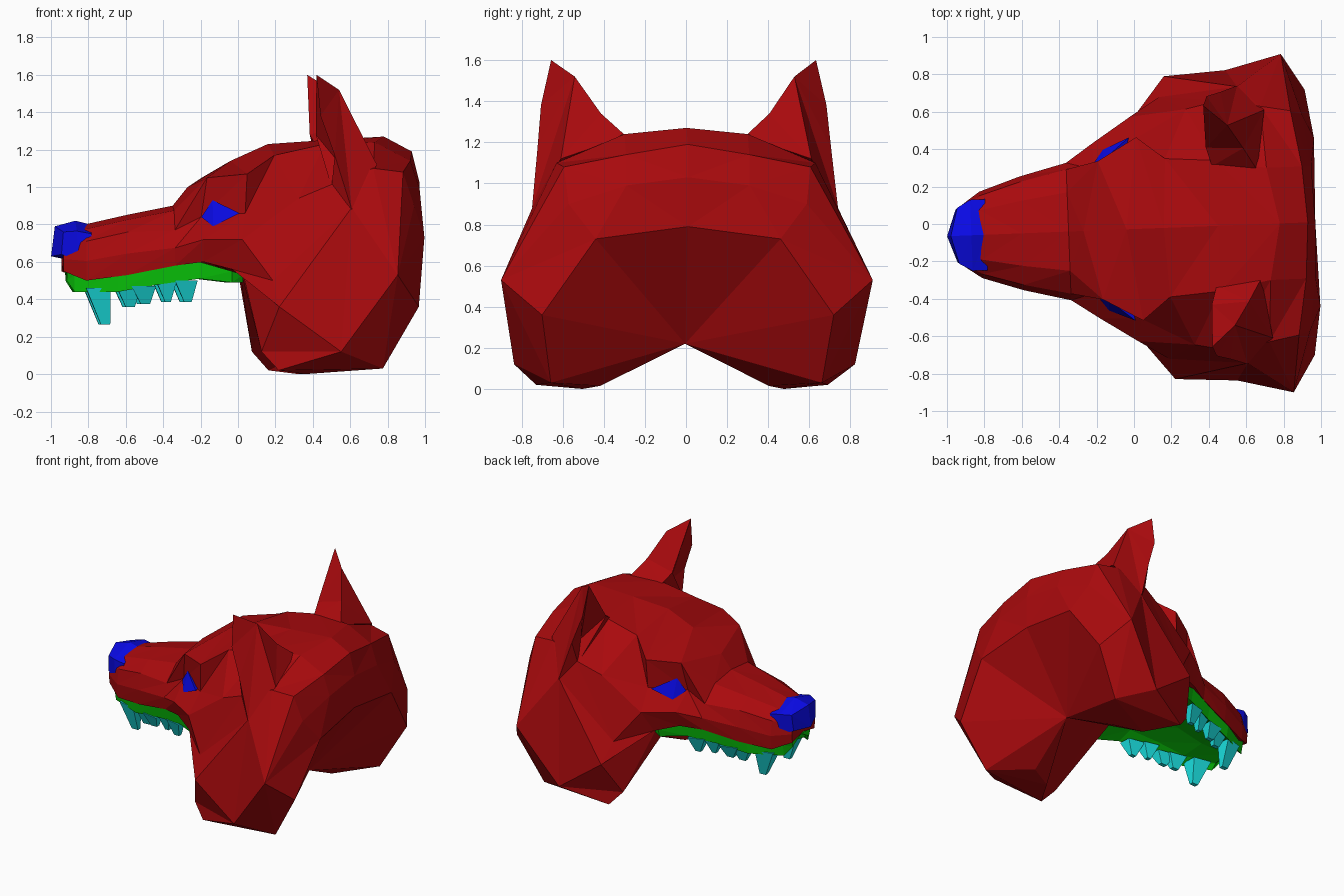
import bpy, bmesh, math

if "Cube" in bpy.data.objects:
    bpy.data.objects.remove(bpy.data.objects["Cube"])

YAW, OFFSET = math.radians(2.2), (0, -0.027, 0)
RED, BLUE, GREEN, CYAN = (.40, .003, .004, 1), (.003, .003, .8, 1), (.003, .62, .003, 1), (.01, .72, .72, 1)


def build(name, faces, color):
    """Mirror a list of half faces across y = 0 and weld them into one flat-shaded object."""
    bm = bmesh.new()
    for side in (1, -1):
        for face in faces:
            pts = list(dict.fromkeys(face))
            if len(pts) > 2:
                bm.faces.new([bm.verts.new((x, y * side, z)) for x, y, z in pts])
    bmesh.ops.remove_doubles(bm, verts=bm.verts, dist=0.0005)
    bmesh.ops.recalc_face_normals(bm, faces=bm.faces)
    bmesh.ops.dissolve_limit(bm, angle_limit=0.02, verts=bm.verts, edges=bm.edges)
    me = bpy.data.meshes.new(name)
    bm.to_mesh(me)
    bm.free()
    mat = bpy.data.materials.new(name + "_colour")
    mat.diffuse_color = color
    mat.use_nodes = True
    mat.node_tree.nodes["Principled BSDF"].inputs["Base Color"].default_value = mat.diffuse_color
    me.materials.append(mat)
    ob = bpy.data.objects.new(name, me)
    ob.rotation_euler.z = YAW
    ob.location = OFFSET
    bpy.context.collection.objects.link(ob)


def loft(rings):
    """Triangles between half rings, with a fan closing each end."""
    faces = []
    for a, b in zip(rings, rings[1:]):
        for i in range(len(a) - 1):
            faces += [(a[i], a[i + 1], b[i]), (a[i + 1], b[i + 1], b[i])]
    for r in (rings[0], rings[-1]):
        faces += [(r[-1], r[i], r[i + 1]) for i in range(len(r) - 2)]
    return faces


# Muzzle stations: x, top z, ridge z, lip z, half width
muzzle = [(-.94, .76, .68, .55, .14), (-.82, .80, .71, .50, .22),
          (-.60, .85, .76, .53, .29), (-.35, .90, .77, .58, .35)]
rings = [[(x, 0, t), (x, v * .6, t - .025), (x, v * .95, r), (x, v * 1.05, (r + l) / 2),
          (x, v, l), (x, v * .5, l + .03), (x, 0, l + .03)] for x, t, r, l, v in muzzle]

# Brow, cheeks and jowls: half rings from crown to throat
throat = (.6, 0, .22)
neck = [(.75, .66, .03), (.52, .41, .015), throat]
rings += [
    [(-.27, 0, 1.0), (-.18, .37, 1.05), (-.21, .33, .84), (-.20, .47, .72), (-.20, .42, .60), (-.2, .2, .63), (-.2, 0, .63)],
    [(-.04, 0, 1.14), (.03, .49, 1.07), (.02, .48, .86), (.0, .60, .72), (-.05, .51, .56), (.02, .36, .51), (.0, 0, .61)],
    [(.16, 0, 1.23), (.18, .37, 1.17), (.30, .63, .94), (.16, .70, .50), (.19, .81, .36), (.10, .67, .12), (.2, 0, .5)],
    [(.45, 0, 1.25), (.45, .35, 1.23), (.49, .67, 1.02), (.58, .74, .89), (.52, .83, .12), (.19, .71, .02), throat],
    [(.78, 0, 1.27), (.72, .30, 1.24), (.70, .63, 1.1), (.82, .905, .53), neck[0], (.34, .49, .0), throat],
]
# Back of the head and the hollow neck
back = [
    [(.93, 0, 1.19), (.91, .30, 1.14), (.86, .60, 1.08), (.82, .905, .53)] + neck,
    [(.97, 0, 1.03), (.96, .30, .99), (.92, .58, .90), (.82, .905, .53)] + neck,
    [(.97, 0, .79), (.98, .45, .73), (.98, .45, .73), (.94, .71, .36)] + neck,
]
head = loft(rings + back)
build("head", list({frozenset(f): f for f in head}.values()), RED)

# Ears: thin blade with a hollow facing forward and outward
tip, mid, inside = (.395, .645, 1.6), (.52, .535, 1.52), (.60, .41, 1.34)
fold, inner, rear = (.40, .42, 1.28), (.43, .32, 1.22), (.67, .29, 1.23)
spine, heel = (.72, .61, 1.12), (.58, .745, .88)
rim, outer, low, hollow = (.415, .695, 1.38), (.49, .715, 1.17), (.475, .66, 1.0), (.51, .57, 1.14)
build("ears", [(tip, fold, mid), (fold, inside, mid), (fold, inner, inside), (inner, rear, inside),
               (inside, rear, spine), (mid, inside, spine), (mid, spine, heel), (mid, heel, outer),
               (mid, outer, rim), (tip, mid, rim), (tip, fold, hollow), (tip, hollow, rim),
               (rim, hollow, outer), (fold, inner, low), (fold, hollow, low), (hollow, outer, low),
               (outer, heel, low), (low, heel, spine), (low, spine, rear), (low, rear, inner)], RED)

# Nose
build("nose", loft([
    [(-.98, 0, .79), (-.94, .15, .76), (-.95, .14, .64), (-1.0, 0, .63)],
    [(-.87, 0, .82), (-.87, .19, .765), (-.86, .19, .61), (-.86, 0, .6)],
    [(-.79, 0, .80), (-.79, .19, .75), (-.79, .20, .71), (-.80, 0, .62)]]), BLUE)

# Eyes: shallow diamonds tucked under the brow
diamond = [(-.21, .35, .84), (-.15, .375, .93), (-.01, .49, .86), (-.15, .43, .79)]
deep = (-.05, .33, .86)
build("eyes", [(diamond[0], diamond[1], diamond[3]), (diamond[1], diamond[2], diamond[3])]
      + [(diamond[i], diamond[i - 1], deep) for i in range(4)], BLUE)

# Gums and palate: x, top z, bottom z, half width
gum = [(-.92, .55, .50, .12), (-.88, .53, .44, .17), (-.65, .54, .44, .275), (-.43, .57, .48, .325),
       (-.22, .60, .51, .39), (-.05, .55, .49, .46), (.01, .53, .49, .42)]
build("gums", loft([[(x, 0, t), (x, v, t), (x, v - .02, b), (x, v * .65, b + .04), (x, 0, b + .06)]
                    for x, t, b, v in gum]), GREEN)


def tooth(x0, x1, z0, v, tx0, tx1, tz, thick):
    """Tapered four-sided tooth."""
    top = [(x0, v, z0), (x1, v + .03, z0), (x1, v + .03 - thick, z0), (x0, v - thick, z0)]
    t = v - thick * .3
    end = [(tx0, t, tz), (tx1, t, tz), (tx1, t - .03, tz), (tx0, t - .03, tz)]
    return [tuple(top), tuple(end)] + [(top[i - 1], top[i], end[i], end[i - 1]) for i in range(4)]


# Teeth: one fang and two groups of cusps on each side
build("fangs", tooth(-.82, -.69, .46, .20, -.74, -.69, .265, .11), CYAN)
cusps = []
for x0, x1, v, tz in [(-.66, -.53, .25, .36), (-.58, -.45, .28, .375),
                      (-.45, -.34, .30, .385), (-.35, -.23, .34, .385)]:
    z = .47 if x0 < -.5 else .50
    cusps += tooth(x0, x1, z, v, x0 + .05, x1 - .03, tz, .09)
build("cheek_teeth", cusps, CYAN)
